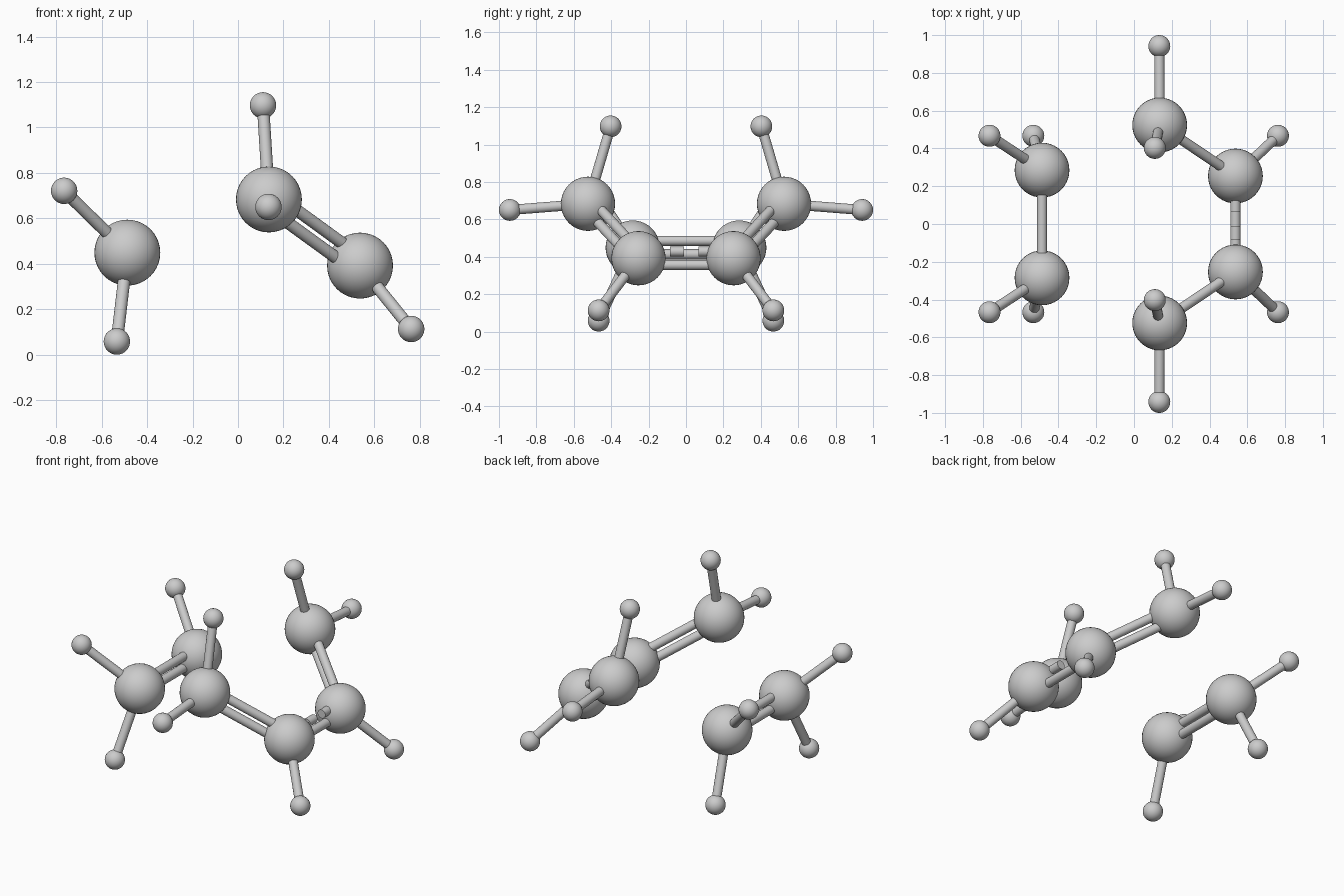
import bpy
from mathutils import Vector

if "Cube" in bpy.data.objects:
    bpy.data.objects.remove(bpy.data.objects["Cube"])

R_CARBON, R_HYDROGEN = 0.145, 0.058
R_ROD, OFFSET = 0.027, 0.036
UP = Vector((0, 0, 1))


def smooth(obj):
    bpy.ops.object.shade_smooth_by_angle()
    return obj


def ball(name, pos, radius):
    bpy.ops.mesh.primitive_uv_sphere_add(segments=40, ring_count=20, radius=radius, location=pos)
    obj = bpy.context.object
    obj.name = name
    return smooth(obj)


def rod(name, a, b):
    a, b = Vector(a), Vector(b)
    bpy.ops.mesh.primitive_cylinder_add(vertices=24, radius=R_ROD, depth=(b - a).length,
                                        location=(a + b) / 2)
    obj = bpy.context.object
    obj.name = name
    obj.rotation_euler = (b - a).to_track_quat('Z', 'Y').to_euler()
    return smooth(obj)


def bond_offset(a, b):
    # upward direction square to the bond
    d = (b - a).normalized()
    return (UP - d * UP.dot(d)).normalized() * OFFSET


def double_rod(name, a, b):
    a, b = Vector(a), Vector(b)
    off = bond_offset(a, b)
    rod(name + "_upper", a + off, b + off)
    rod(name + "_lower", a - off, b - off)


# one half of the model: carbon position and its attached hydrogens
half = {
    "short_piece": ((-0.487, 0.285, 0.449),
                    [(-0.765, 0.467, 0.721), (-0.533, 0.467, 0.058)]),
    "chain_end": ((0.136, 0.524, 0.683),
                  [(0.110, 0.403, 1.097), (0.134, 0.942, 0.650)]),
    "chain_middle": ((0.537, 0.254, 0.392),
                     [(0.762, 0.467, 0.113)]),
}


def mirrored(p, s):
    return Vector((p[0], p[1] * s, p[2]))


# atoms, hydrogen rods and slanted double rods on both sides
for side, s in (("back", 1), ("front", -1)):
    for part, (c, hs) in half.items():
        centre = mirrored(c, s)
        ball(f"{part}_carbon_{side}", centre, R_CARBON)
        for i, h in enumerate(hs):
            tip = mirrored(h, s)
            ball(f"{part}_hydrogen_{side}_{i + 1}", tip, R_HYDROGEN)
            rod(f"{part}_hydrogen_rod_{side}_{i + 1}", centre, tip)
    double_rod(f"chain_double_rod_{side}",
               mirrored(half["chain_end"][0], s), mirrored(half["chain_middle"][0], s))

# double rod of the two-carbon piece
c = half["short_piece"][0]
double_rod("short_double_rod", mirrored(c, -1), mirrored(c, 1))

# central chain bond: solid lower rod, dashed upper rod
c = half["chain_middle"][0]
low, high = c[2] - OFFSET, c[2] + OFFSET
rod("centre_rod_solid", (c[0], -c[1], low), (c[0], c[1], low))
for i, y in enumerate((-0.235, -0.085, 0.066)):
    rod(f"centre_rod_dash_{i + 1}", (c[0], y, high), (c[0], y + 0.075, high))
